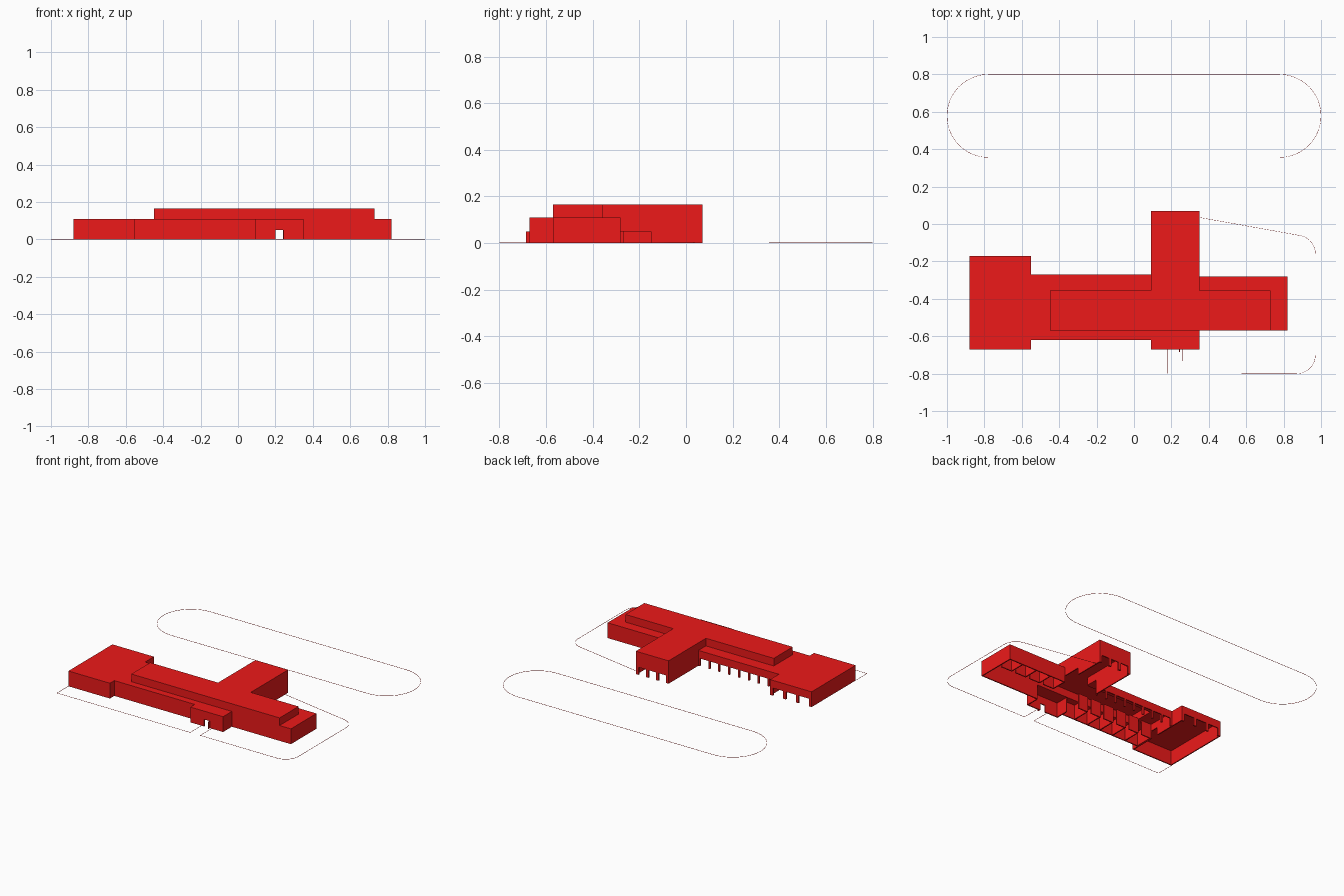
import bpy, bmesh, math
from mathutils import Vector, Matrix

if "Cube" in bpy.data.objects:
    bpy.data.objects.remove(bpy.data.objects["Cube"])

red = bpy.data.materials.new("red")
red.diffuse_color = (0.85, 0.01, 0.01, 1)
red.use_nodes = True
red.node_tree.nodes["Principled BSDF"].inputs["Base Color"].default_value = red.diffuse_color
T = 0.008                      # wall thickness
LOW, HIGH, DOOR = 0.11, 0.165, 0.055


def finish(name, bm):
    me = bpy.data.meshes.new(name)
    bm.to_mesh(me)
    bm.free()
    me.materials.append(red)
    ob = bpy.data.objects.new(name, me)
    bpy.context.collection.objects.link(ob)
    return ob


def boxes(name, items):
    """Each item is x0, x1, y0, y1, z0, z1."""
    bm = bmesh.new()
    for x0, x1, y0, y1, z0, z1 in items:
        m = Matrix.Translation(((x0 + x1) / 2, (y0 + y1) / 2, (z0 + z1) / 2))
        m = m @ Matrix.Diagonal((x1 - x0, y1 - y0, z1 - z0, 1))
        bmesh.ops.create_cube(bm, size=1, matrix=m)
    return finish(name, bm)


def wx(x0, x1, y, z0, z1, side=1):
    """Wall along x; side says which way the thickness goes."""
    return (x0, x1, min(y, y + side * T), max(y, y + side * T), z0, z1)


def wy(y0, y1, x, z0, z1, side=1):
    return (min(x, x + side * T), max(x, x + side * T), y0, y1, z0, z1)


def colonnade(x0, x1, y, bays, width, top):
    """Fascia carried by a row of posts."""
    out = [wx(x0, x1, y, DOOR, top, -1)]
    for i in range(bays + 1):
        x = x0 + (x1 - x0 - width) * i / bays
        out.append((x, x + width, y - 0.012, y, 0, DOOR))
    return out


def roof(x0, x1, y0, y1, top):
    return (x0, x1, y0, y1, top - 0.006, top)


# West block
boxes("west_block_walls", [
    wx(-0.88, -0.55, -0.67, 0, LOW), wy(-0.67, -0.17, -0.88, 0, LOW),
    wy(-0.67, -0.62, -0.55, 0, LOW, -1), wy(-0.27, -0.17, -0.55, 0, LOW, -1),
    wy(-0.62, -0.48, -0.55, 0, LOW, -1), wy(-0.48, -0.42, -0.55, DOOR, LOW, -1),
    wy(-0.42, -0.27, -0.55, 0, LOW, -1)])
boxes("west_block_colonnade", colonnade(-0.88, -0.55, -0.17, 3, 0.022, LOW))

# Middle block
boxes("middle_front_wall", [wx(-0.55, 0.09, -0.62, 0, LOW)])
boxes("middle_colonnade", colonnade(-0.55, 0.09, -0.27, 8, 0.012, LOW))

# Entrance block with doorway and open door leaf
boxes("entrance_walls", [
    wx(0.09, 0.20, -0.67, 0, LOW), wx(0.245, 0.35, -0.67, 0, LOW),
    wx(0.20, 0.245, -0.67, 0.05, LOW),
    wy(-0.67, -0.57, 0.09, 0, LOW), wy(-0.67, -0.57, 0.35, 0, LOW, -1)])
boxes("entrance_door", [(0.241, 0.245, -0.685, -0.66, 0, 0.05)])

# East block
boxes("east_block_walls", [
    wx(0.35, 0.82, -0.57, 0, LOW), wy(-0.57, -0.28, 0.82, 0, LOW, -1),
    wx(0.35, 0.82, -0.28, 0, LOW, -1)])

# Low roofs, left open under the raised hall
boxes("low_roofs", [
    roof(-0.88, -0.55, -0.67, -0.17, LOW), roof(-0.55, -0.45, -0.62, -0.27, LOW),
    roof(-0.45, 0.09, -0.62, -0.57, LOW), roof(-0.45, 0.09, -0.355, -0.27, LOW),
    roof(0.09, 0.35, -0.67, -0.57, LOW), roof(0.35, 0.82, -0.355, -0.28, LOW),
    roof(0.73, 0.82, -0.57, -0.355, LOW)])

# Raised hall
boxes("raised_hall_walls", [
    wx(-0.45, 0.73, -0.57, LOW - 0.006, HIGH),
    wy(-0.57, -0.355, -0.45, LOW - 0.006, HIGH),
    wy(-0.57, -0.355, 0.73, LOW - 0.006, HIGH, -1),
    wx(-0.45, 0.09, -0.355, LOW - 0.006, HIGH, -1),
    wx(0.35, 0.73, -0.355, LOW - 0.006, HIGH, -1)])
boxes("high_roofs", [roof(-0.45, 0.73, -0.57, -0.355, HIGH),
                     roof(0.09, 0.35, -0.355, 0.07, HIGH)])

# North wing
boxes("north_wing_walls", [
    wy(-0.27, 0.07, 0.09, 0, HIGH), wy(-0.355, -0.27, 0.09, LOW - 0.006, HIGH),
    wy(-0.15, 0.07, 0.35, 0, HIGH, -1), wy(-0.28, -0.15, 0.35, 0.05, HIGH, -1),
    wy(-0.355, -0.28, 0.35, LOW - 0.006, HIGH, -1)])
boxes("north_wing_colonnade", colonnade(0.09, 0.35, 0.07, 3, 0.02, HIGH))

# Inner partitions along the corridor
parts = []
for i in range(6):
    x = -0.55 + i * 0.107
    parts.append(wx(x, x + 0.08, -0.49, 0, LOW))
    parts.append(wy(-0.62, -0.49, x, 0, LOW))
for i in range(4):
    x = 0.35 + i * 0.118
    parts.append(wx(x, x + 0.09, -0.40, 0, LOW))
    parts.append(wy(-0.40, -0.288, x, 0, LOW))
boxes("inner_partitions", parts)


def arc(cx, cy, r, a0, a1, n=12):
    return [(cx + r * math.cos(math.radians(a0 + (a1 - a0) * i / n)),
             cy + r * math.sin(math.radians(a0 + (a1 - a0) * i / n)))
            for i in range(n + 1)]


def kerb(name, pts, closed=False):
    """Thin low strip following a ground path."""
    bm = bmesh.new()
    lo = [bm.verts.new((x, y, 0)) for x, y in pts]
    hi = [bm.verts.new((x, y, 0.002)) for x, y in pts]
    n = len(pts)
    for i in range(n if closed else n - 1):
        j = (i + 1) % n
        bm.faces.new((lo[i], lo[j], hi[j], hi[i]))
    mod = finish(name, bm).modifiers.new("thickness", 'SOLIDIFY')
    mod.thickness = 0.0015
    mod.offset = 0


# Ground outlines
kerb("track_outline", arc(0.778, 0.578, 0.222, -90, 90, 24)
     + arc(-0.778, 0.578, 0.222, 90, 270, 24), True)
kerb("east_yard_kerb", [(0.35, 0.035)] + arc(0.87, -0.16, 0.10, 80, 0)
     + arc(0.87, -0.70, 0.10, 0, -90) + [(0.26, -0.80), (0.26, -0.67)])
kerb("west_yard_kerb", [(0.18, -0.67), (0.18, -0.80), (-0.88, -0.80), (-0.88, -0.67)])
